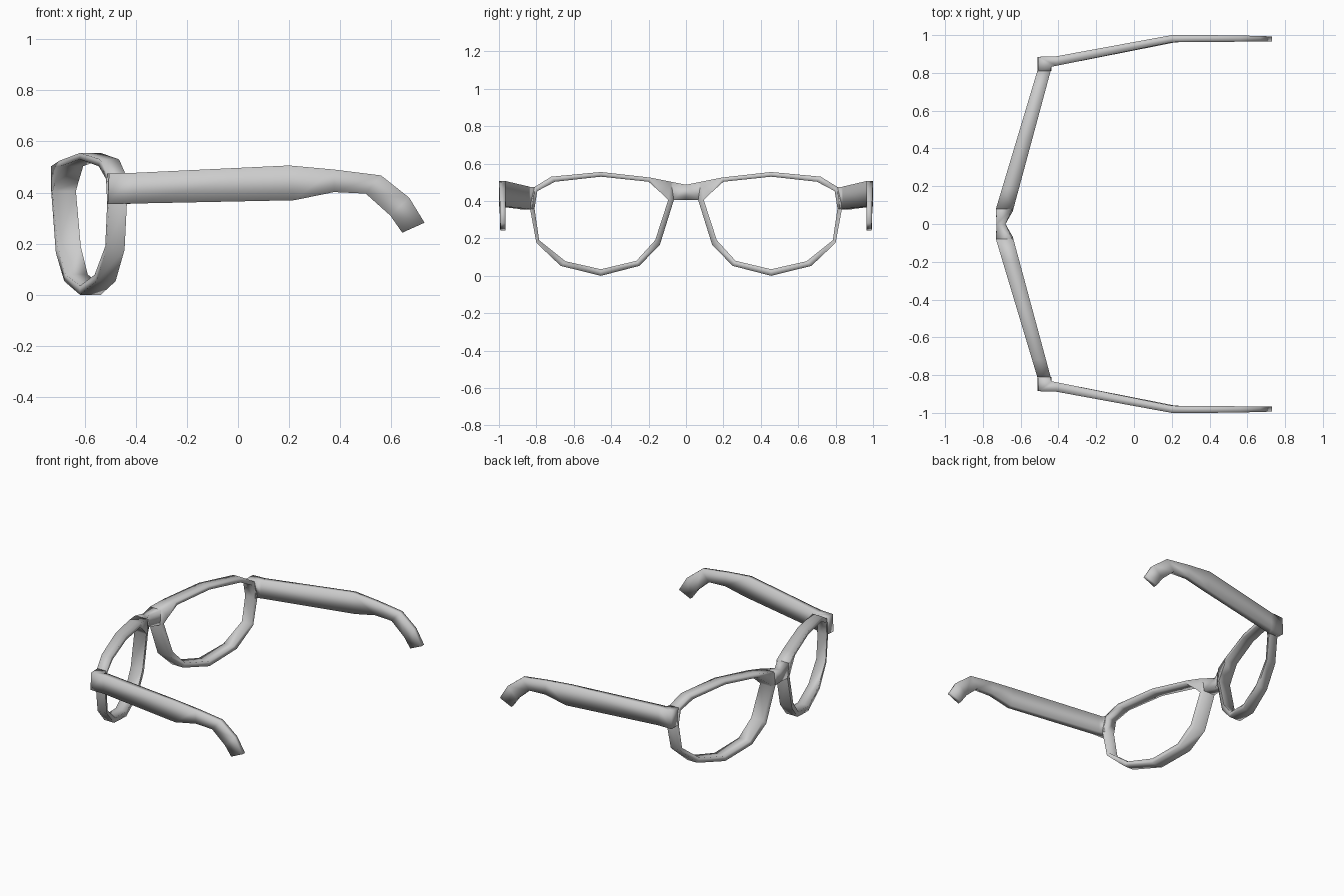
import bpy, bmesh, math

if "Cube" in bpy.data.objects:
    bpy.data.objects.remove(bpy.data.objects["Cube"])


def loft(name, sections, closed=False):
    """Skin quad cross-sections, mirror across the y = 0 plane."""
    bm = bmesh.new()
    rings = [[bm.verts.new(p) for p in s] for s in sections]
    n = len(rings)
    for i in range(n if closed else n - 1):
        a, b = rings[i], rings[(i + 1) % n]
        for k in range(4):
            m = (k + 1) % 4
            bm.faces.new((a[k], a[m], b[m], b[k]))
    if not closed:
        bm.faces.new(rings[0])
        bm.faces.new(rings[-1])
    # leave the mirror plane open so the two halves weld
    bmesh.ops.delete(bm, geom=[f for f in bm.faces if all(abs(v.co.y) < 1e-5 for v in f.verts)],
                     context='FACES_ONLY')
    bmesh.ops.recalc_face_normals(bm, faces=bm.faces)
    me = bpy.data.meshes.new(name)
    bm.to_mesh(me)
    bm.free()
    ob = bpy.data.objects.new(name, me)
    bpy.context.collection.objects.link(ob)
    bpy.ops.object.select_all(action='DESELECT')
    bpy.context.view_layer.objects.active = ob
    ob.select_set(True)
    bpy.ops.object.shade_smooth_by_angle(angle=math.radians(100))
    mod = ob.modifiers.new("mirror", 'MIRROR')
    mod.use_axis = (False, True, False)
    return ob


# the front slants back towards the temples
def front(y):
    return max(-0.755 + 0.3 * y, -0.731)


def back(y):
    return -0.66 + 0.27 * y


# lens rims: outer (y, z) and inner (y, z)
rim = [(.065, .405, .095, .405), (.14, .165, .165, .19), (.25, .053, .265, .08),
       (.455, 0, .455, .035), (.67, .053, .645, .078), (.80, .176, .785, .19),
       (.835, .365, .81, .36), (.81, .475, .795, .453), (.72, .53, .70, .503),
       (.455, .555, .455, .53), (.19, .525, .20, .503), (.08, .503, .13, .44)]
loft("lens_rim", [[(front(a), a, b), (back(a), a, b), (back(c), c, d), (front(c), c, d)]
                  for a, b, c, d in rim], closed=True)

# bridge between the rims
loft("bridge", [[(-.727, 0, .487), (-.68, 0, .487), (-.68, 0, .405), (-.727, 0, .405)],
                [(-.731, .08, .503), (-.645, .08, .503), (-.642, .067, .405), (-.731, .067, .405)]])

# temples: mitred corner, then stations of top (x, z), bottom (x, z), outer y, inner y
corner = [[(-.51, .81, .475), (-.442, .81, .475), (-.437, .81, .36), (-.51, .81, .36)],
          [(-.505, .885, .475), (-.437, .832, .475), (-.437, .832, .355), (-.51, .885, .355)]]
arm = [(-.41, .477, -.41, .357, .888, .838), (.20, .506, .22, .37, 1.0, .962),
       (.376, .49, .376, .402, 1.0, .964), (.56, .467, .50, .396, .998, .965),
       (.67, .38, .596, .31, .995, .965), (.73, .282, .643, .243, .993, .966)]
loft("temple", corner + [[(xt, yo, zt), (xt, yi, zt), (xb, yi, zb), (xb, yo, zb)]
                         for xt, zt, xb, zb, yo, yi in arm])
